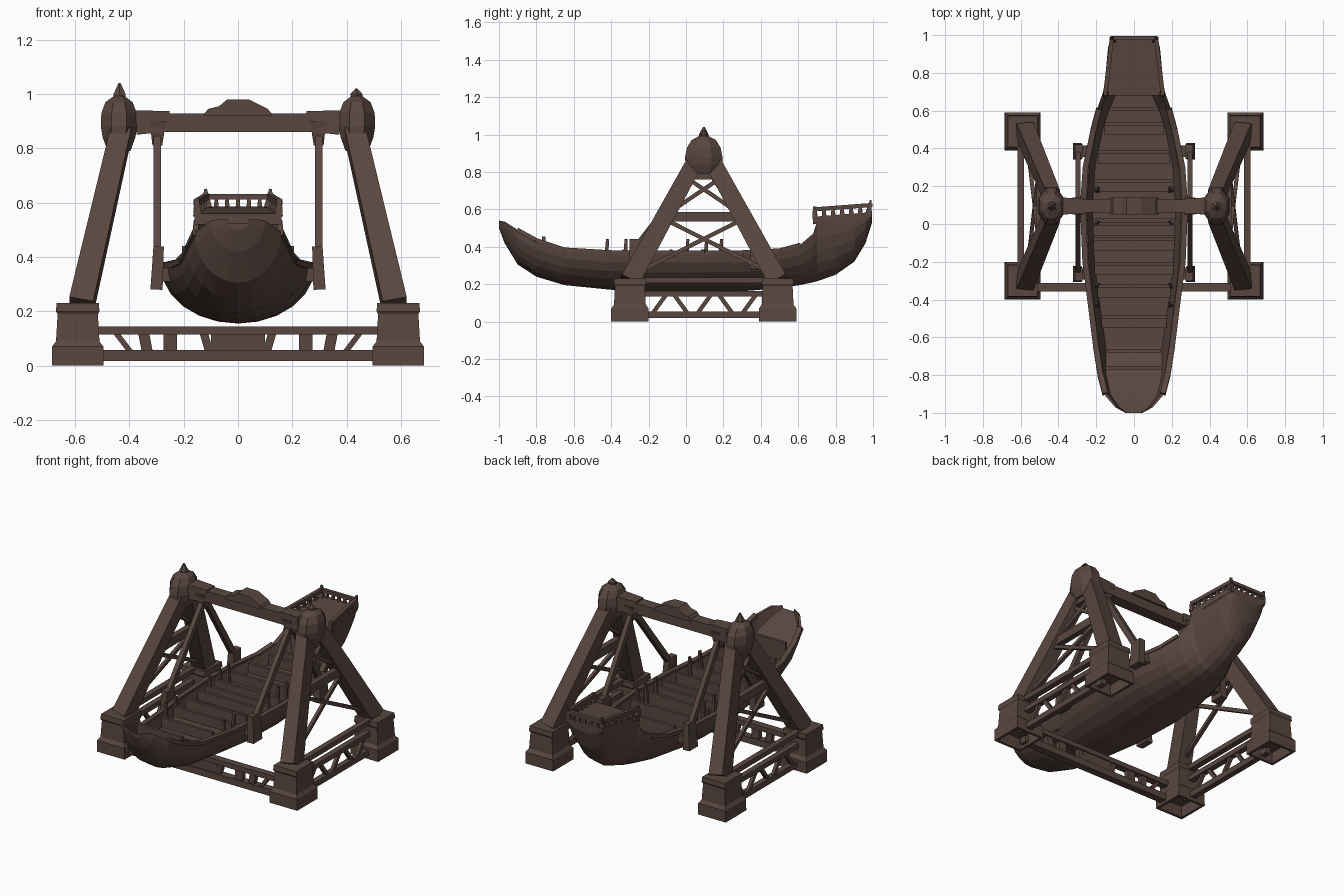
import bpy, bmesh, math
from mathutils import Vector

cube = bpy.data.objects.get("Cube")
if cube:
    bpy.data.objects.remove(cube, do_unlink=True)

wood = bpy.data.materials.new("dark brown wood")
wood.use_nodes = True
brown = (0.1, 0.062, 0.051, 1)
wood.diffuse_color = brown
wood.node_tree.nodes["Principled BSDF"].inputs["Base Color"].default_value = brown


def loft(name, rings):
    """Skin a closed solid through rings with equal point counts."""
    bm = bmesh.new()
    loops = [[bm.verts.new(p) for p in ring] for ring in rings]
    n = len(loops[0])
    for a, b in zip(loops, loops[1:]):
        for i in range(n):
            j = (i + 1) % n
            bm.faces.new((a[i], a[j], b[j], b[i]))
    bm.faces.new(loops[0])
    bm.faces.new(loops[-1])
    bmesh.ops.recalc_face_normals(bm, faces=bm.faces)
    mesh = bpy.data.meshes.new(name)
    bm.to_mesh(mesh)
    bm.free()
    mesh.materials.append(wood)
    obj = bpy.data.objects.new(name, mesh)
    bpy.context.collection.objects.link(obj)
    return obj


def bar(name, p, q, w, d, taper=1):
    """Square beam from p to q; w runs across, d along the depth."""
    p, q = Vector(p), Vector(q)
    axis = (q - p).normalized()
    ref = Vector((0, 1, 0)) if abs(axis.x) > 0.8 else Vector((1, 0, 0))
    u = (ref - axis * ref.dot(axis)).normalized()
    v = axis.cross(u)
    corners = ((-1, -1), (1, -1), (1, 1), (-1, 1))
    return loft(name, [[c + u * a * w / 2 * s + v * b * d / 2 * s for a, b in corners]
                       for c, s in ((p, 1), (q, taper))])


def turned(name, x, y, levels, sides):
    """Stacked polygons given as (x radius, y radius, height)."""
    steps = [math.tau * (i + 0.5) / sides for i in range(sides)]
    k = 1 / math.cos(math.pi / sides)
    return loft(name, [[(x + rx * k * math.cos(t), y + ry * k * math.sin(t), z)
                        for t in steps] for rx, ry, z in levels])


MID = 0.095          # fore-aft centre of the frame
FOOT, SPREAD = 0.22, 0.395


def leg_point(side, end, z):
    """Point on the centre line of a leg at height z."""
    t = (z - FOOT) / 0.63
    return (side * (0.577 - 0.145 * t), MID + end * (SPREAD - 0.345 * t), z)


# Support frame, one A-shape on each side
for side, word in ((1, "left"), (-1, "right")):
    for end, place in ((-1, "front"), (1, "back")):
        turned(f"{word}_{place}_pedestal", side * 0.59, MID + end * SPREAD,
               [(0.08, 0.085, 0.07), (0.08, 0.085, 0), (0.095, 0.1, 0), (0.094, 0.1, 0.07),
                (0.08, 0.085, 0.09), (0.074, 0.08, 0.19), (0.08, 0.086, 0.2),
                (0.078, 0.083, 0.23)], 4)
        bar(f"{word}_{place}_leg", leg_point(side, end, FOOT),
            leg_point(side, end, 0.86), 0.09, 0.106, 0.84)
        # Crossed braces between the legs
        for low, high in ((0.25, 0.55), (0.57, 0.77)):
            bar(f"{word}_{place}_cross_brace", leg_point(side, end, low),
                leg_point(side, -end, high), 0.02, 0.022)
    for z, depth in ((0.56, 0.05), (0.775, 0.03)):
        bar(f"{word}_tie_beam", leg_point(side, -1, z), leg_point(side, 1, z), 0.035, depth)
    # Base rails and lattice
    for z, depth in ((0.22, 0.03), (0.148, 0.03), (0.037, 0.035)):
        bar(f"{word}_base_rail", (side * 0.6, MID - 0.36, z), (side * 0.6, MID + 0.36, z),
            0.035, depth)
    for i in range(-2, 3):
        y, lean = MID + i * 0.12, 0.04 * (-1) ** i
        bar(f"{word}_base_strut", (side * 0.6, y - lean, 0.035), (side * 0.6, y + lean, 0.145),
            0.02, 0.022)
    # Bearing hub with finial
    turned(f"{word}_hub", side * 0.438, MID,
           [(0.042, 0.075, 0.79), (0.06, 0.098, 0.84), (0.067, 0.1, 0.88), (0.065, 0.09, 0.93),
            (0.05, 0.065, 0.97), (0.02, 0.025, 0.992)], 8)
    turned(f"{word}_finial", side * 0.436, MID,
           [(0.02, 0.02, 0.97), (0.022, 0.022, 1), (0.004, 0.004, 1.03 - side * 0.01)], 6)
    # Swing arms
    bar(f"{word}_axle_collar", (side * 0.375, MID, 0.895), (side * 0.25, MID, 0.9), 0.09, 0.09, 0.82)
    bar(f"{word}_arm_knuckle", (side * 0.295, MID, 0.9), (side * 0.297, MID, 0.81), 0.06, 0.09, 0.6)
    for y, place in ((-0.265, "front"), (0.385, "back")):
        bar(f"{word}_{place}_swing_arm", (side * 0.297, MID, 0.86), (side * 0.297, y, 0.4), 0.028, 0.035)
        bar(f"{word}_{place}_arm_bracket", (side * 0.3, y, 0.28), (side * 0.292, y, 0.44), 0.045, 0.085, 0.85)
        bar(f"{word}_{place}_bracket_pin", (side * 0.23, y, 0.335), (side * 0.31, y, 0.335), 0.06, 0.05)

# Top axle with its crest
bar("axle_beam", (-0.4, MID, 0.895), (0.4, MID, 0.895), 0.07, 0.068)
crest = [(-0.13, 0.92), (-0.11, 0.945), (-0.07, 0.955), (-0.04, 0.98), (0.04, 0.98),
         (0.07, 0.965), (0.11, 0.945), (0.13, 0.92)]
loft("axle_crest", [[(x, MID + d, z) for x, z in crest] for d in (-0.045, 0.045)])

# Front lattice girder
FRONT = -0.335
for z, depth in ((0.037, 0.04), (0.13, 0.03)):
    bar("front_girder_rail", (-0.53, FRONT, z), (0.53, FRONT, z), 0.045, depth)
bar("front_girder_panel", (-0.1, FRONT, 0.083), (0.1, FRONT, 0.083), 0.03, 0.1)
for s in (-1, 1):
    for a, b, thick in ((0.1, 0.13, 0.03), (0.25, 0.25, 0.05), (0.33, 0.35, 0.04), (0.38, 0.46, 0.02)):
        bar("front_girder_strut", (s * a, FRONT, 0.03), (s * b, FRONT, 0.135), thick, 0.03)

# Boat hull stations: position, half width, keel height, rim height
stations = [(-1, 0.045, 0.5, 0.54), (-0.97, 0.1, 0.42, 0.535), (-0.9, 0.16, 0.305, 0.49),
            (-0.8, 0.187, 0.24, 0.435), (-0.65, 0.212, 0.195, 0.385), (-0.4, 0.245, 0.17, 0.37),
            (-0.2, 0.272, 0.157, 0.37), (0.1, 0.285, 0.155, 0.37), (0.3, 0.27, 0.162, 0.37),
            (0.5, 0.226, 0.178, 0.38), (0.61, 0.195, 0.195, 0.41), (0.68, 0.17, 0.21, 0.47),
            (0.7, 0.163, 0.215, 0.535), (0.8, 0.148, 0.25, 0.545), (0.9, 0.14, 0.32, 0.56),
            (0.96, 0.132, 0.42, 0.57), (0.995, 0.12, 0.53, 0.58)]


def station_at(y):
    for a, b in zip(stations, stations[1:]):
        if a[0] <= y <= b[0]:
            t = (y - a[0]) / (b[0] - a[0])
            return [m + (n - m) * t for m, n in zip(a, b)]


def floor_at(y, w, keel, rim):
    """Half width and height of the inner floor, kept inside the shell."""
    z = 0.275 if -0.7 < y < 0.69 else rim - 0.4 * min(rim - keel, 0.2)
    depth = (rim - z) / (rim - keel)
    return 0.86 * w * math.sqrt(1 - depth * depth), z


def hull_ring(y, w, keel, rim):
    ring = []
    for i in range(13):
        t = math.pi * i / 12
        ring.append((w * math.cos(t), y, rim - (rim - keel) * math.sin(t)))
    x, floor = floor_at(y, w, keel, rim)
    return ring + [(-0.88 * w, y, rim), (-x, y, floor), (x, y, floor), (0.88 * w, y, rim)]


loft("hull", [hull_ring(*s) for s in stations])

# Gunwale strip along each rim
for s in (-1, 1):
    for a, b in zip(stations[2:11], stations[3:11]):
        bar("gunwale", (s * a[1] * 0.95, a[0], a[3]), (s * b[1] * 0.95, b[0], b[3]), 0.03, 0.022)

# Bench rows with backrests
for y in (-0.76, -0.67, -0.49, -0.33, -0.21, -0.08, 0, 0.09, 0.23, 0.38, 0.53, 0.61):
    x, floor = floor_at(*station_at(y))
    bar("bench_back", (-x, y, floor + 0.05), (x, y, floor + 0.05), 0.018, 0.12)
    if abs(y) < 0.55:
        bar("bench_seat", (-x, y - 0.03, floor + 0.025), (x, y - 0.03, floor + 0.025), 0.06, 0.05)

# Upright posts along the seats
for y in (-0.43, -0.33, 0, 0.1, 0.18):
    for s in (-1, 1):
        bar("seat_post", (s * 0.19, y, 0.26), (s * 0.2, y + 0.01, 0.44), 0.025, 0.03, 0.5)

# Raised stern deck
deck = ((0.68, 0.16, 0.52, 0.56), (0.8, 0.15, 0.53, 0.57), (0.93, 0.138, 0.545, 0.58),
        (0.995, 0.122, 0.56, 0.585))
loft("stern_deck", [[(-w, y, lo), (w, y, lo), (w, y, hi), (-w, y, hi)] for y, w, lo, hi in deck])

# Stern railing along both sides and across the back
for s in (-1, 1):
    start, end = Vector((s * 0.152, 0.69, 0.6)), Vector((s * 0.118, 0.98, 0.622))
    bar("stern_side_rail", start, end, 0.022, 0.022)
    for k in range(7):
        p = start.lerp(end, k / 6)
        bar("stern_side_baluster", p - Vector((0, 0, 0.05)), p, 0.02, 0.026, 0.7)
    bar("stern_back_horn", (s * 0.113, 0.975, 0.58), (s * 0.12, 0.988, 0.65), 0.035, 0.03, 0.3)
    bar("stern_front_horn", (s * 0.15, 0.69, 0.55), (s * 0.152, 0.688, 0.615), 0.03, 0.03, 0.6)
bar("stern_back_rail", (-0.12, 0.985, 0.622), (0.12, 0.985, 0.622), 0.022, 0.02)
for k in range(-2, 3):
    bar("stern_back_baluster", (k * 0.04, 0.985, 0.575), (k * 0.04, 0.985, 0.62), 0.018, 0.018, 0.7)
